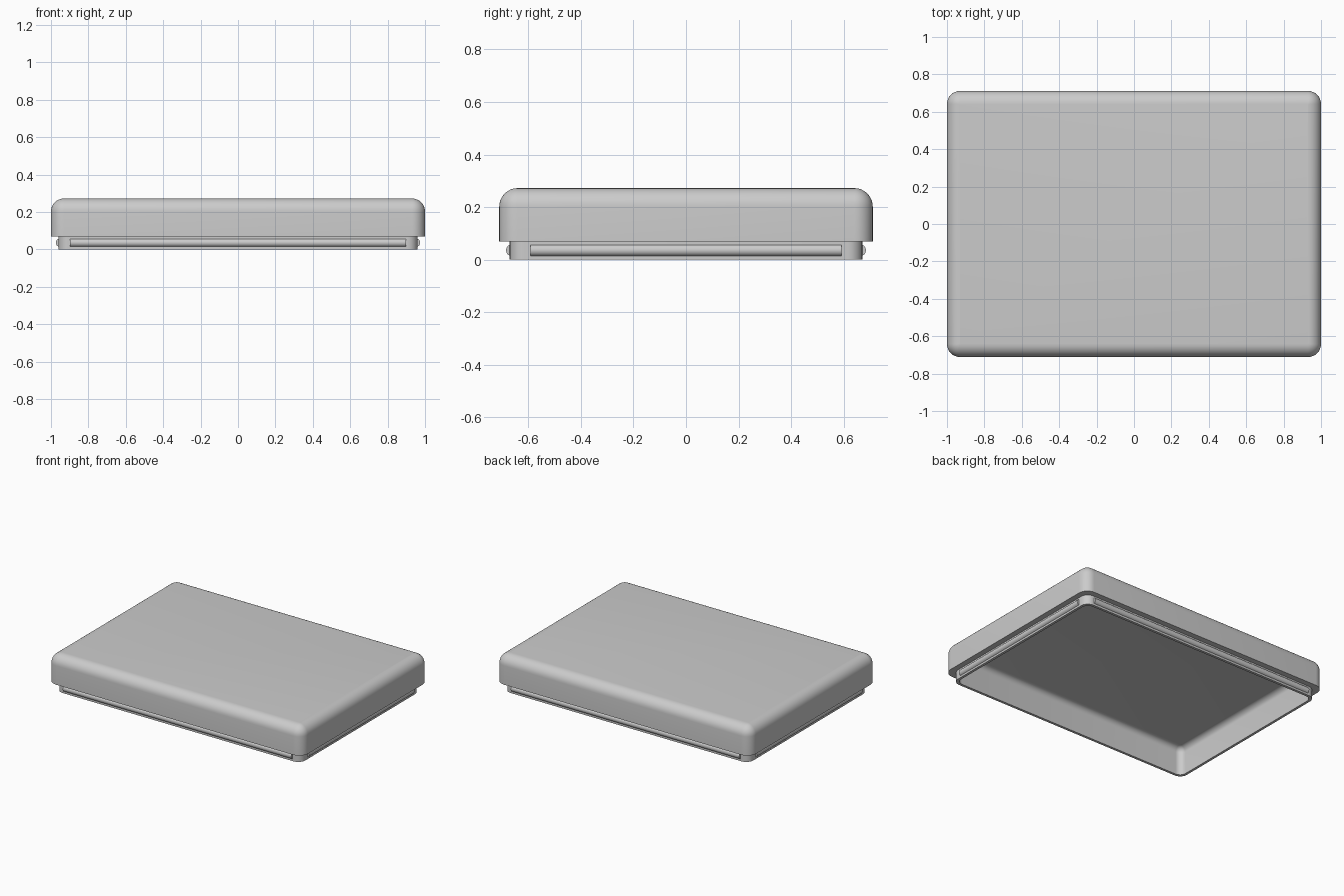
import bpy, bmesh
from math import pi, sin, cos, radians
from mathutils import Matrix, Vector

cube = bpy.data.objects.get("Cube")
if cube:
    bpy.data.objects.remove(cube)

HALF_X, HALF_Y = 1.0, 0.711
STEPS = 8

grey = bpy.data.materials.new("plain grey")
grey.use_nodes = True
colour = (0.6, 0.6, 0.6, 1)
grey.diffuse_color = colour
grey.node_tree.nodes["Principled BSDF"].inputs["Base Color"].default_value = colour


def finish(bm, name):
    """Turn a bmesh into a smooth-shaded grey object."""
    bmesh.ops.recalc_face_normals(bm, faces=bm.faces)
    mesh = bpy.data.meshes.new(name)
    bm.to_mesh(mesh)
    bm.free()
    mesh.materials.append(grey)
    obj = bpy.data.objects.new(name, mesh)
    bpy.context.collection.objects.link(obj)
    bpy.ops.object.select_all(action='DESELECT')
    obj.select_set(True)
    bpy.context.view_layer.objects.active = obj
    bpy.ops.object.shade_smooth_by_angle(angle=radians(35))


def rounded_loop(bm, inset, z, radius):
    """Rounded rectangle of vertices, inset from the outer walls."""
    verts = []
    cx, cy = HALF_X - inset - radius, HALF_Y - inset - radius
    for i, (sx, sy) in enumerate([(1, 1), (-1, 1), (-1, -1), (1, -1)]):
        for k in range(STEPS + 1):
            a = (i + k / STEPS) * pi / 2
            verts.append(bm.verts.new((sx * cx + radius * cos(a), sy * cy + radius * sin(a), z)))
    return verts


# Lid shell: one section swept from the top, round the rim, to the inner ceiling
TOP, FILLET, LIP = 0.272, 0.07, 0.068
CEILING, INNER_FILLET, WALL, RIM = 0.2, 0.04, 0.058, 0.04
section = []
for k in range(STEPS + 1):
    a = k / STEPS * pi / 2
    inset = FILLET * (1 - sin(a))
    section.append((inset, TOP - FILLET * (1 - cos(a)), max(FILLET - inset, 0.002)))
section += [(0, LIP, 0.07), (RIM, LIP, 0.055), (RIM, 0, 0.055), (WALL, 0, 0.045)]
for k in range(STEPS + 1):
    a = k / STEPS * pi / 2
    inset = INNER_FILLET * (1 - cos(a))
    section.append((WALL + inset, CEILING - INNER_FILLET * (1 - sin(a)), 0.045 - inset))

bm = bmesh.new()
loops = [rounded_loop(bm, *s) for s in section]
for upper, lower in zip(loops, loops[1:]):
    n = len(upper)
    for i in range(n):
        j = (i + 1) % n
        bm.faces.new((upper[i], lower[i], lower[j], upper[j]))
bm.faces.new(loops[0])
bm.faces.new(loops[-1][::-1])
finish(bm, "lid_shell")


# Snap beads: round bars on the four sides of the lower rim, trimmed inside the wall
def bead(name, angle, reach, length):
    bm = bmesh.new()
    bmesh.ops.create_cone(bm, cap_ends=True, segments=32, radius1=0.0228, radius2=0.0228,
                          depth=length, matrix=Matrix.Rotation(pi / 2, 4, 'X'))
    bmesh.ops.translate(bm, verts=bm.verts, vec=(reach - RIM - 0.009, 0, 0.0355))
    cut = bmesh.ops.bisect_plane(bm, geom=bm.verts[:] + bm.edges[:] + bm.faces[:],
                                 plane_co=Vector((reach - RIM - 0.005, 0, 0)),
                                 plane_no=Vector((1, 0, 0)), clear_inner=True)
    rim_edges = [e for e in cut["geom_cut"] if isinstance(e, bmesh.types.BMEdge)]
    bmesh.ops.holes_fill(bm, edges=rim_edges)
    bmesh.ops.rotate(bm, verts=bm.verts, matrix=Matrix.Rotation(angle, 3, 'Z'))
    finish(bm, name)


bead("left_bead", 0, HALF_X, 1.184)
bead("back_bead", pi / 2, HALF_Y, 1.794)
bead("right_bead", pi, HALF_X, 1.184)
bead("front_bead", -pi / 2, HALF_Y, 1.794)
